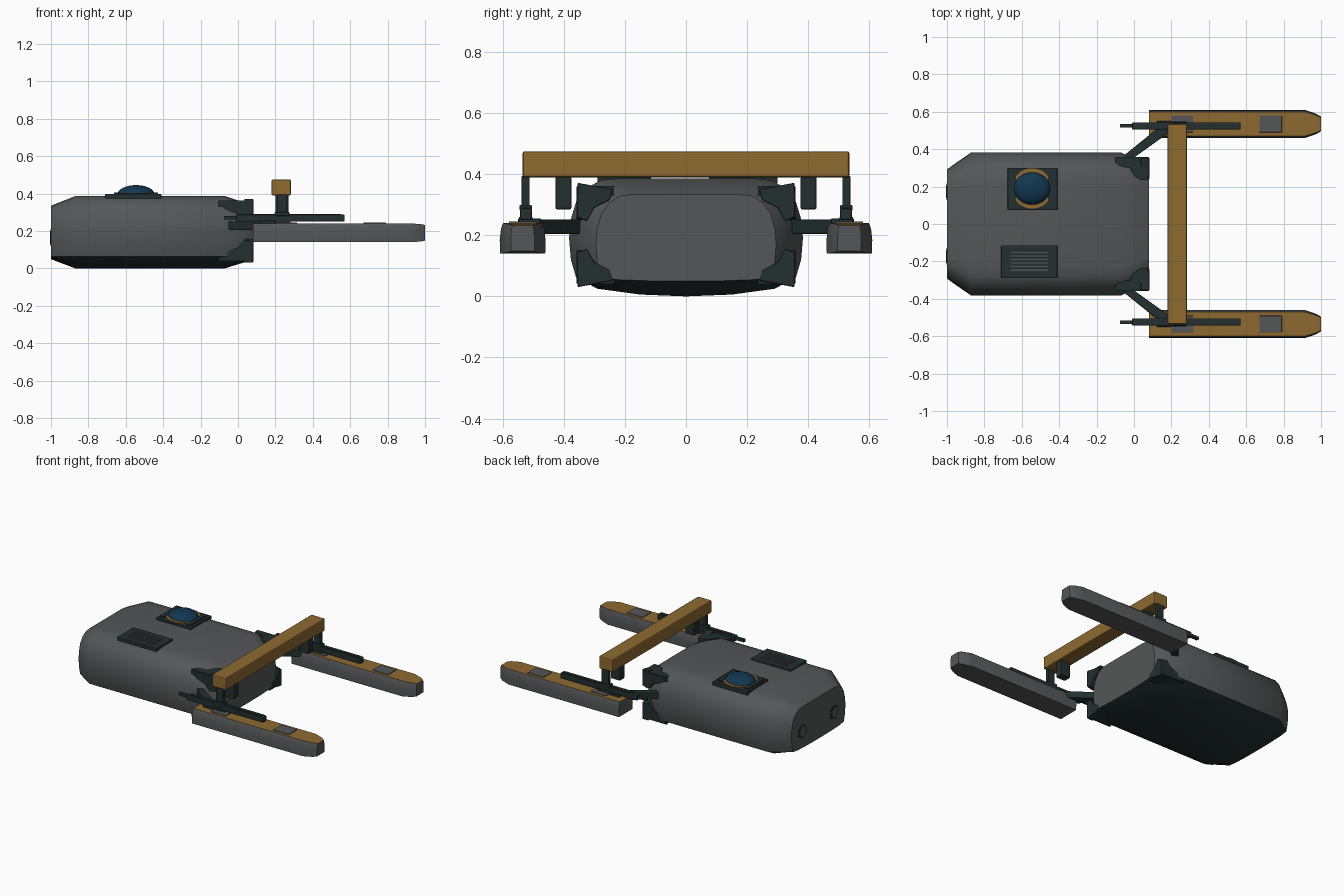
import bpy, bmesh, math
from mathutils import Matrix, Vector

if "Cube" in bpy.data.objects:
    bpy.data.objects.remove(bpy.data.objects["Cube"])


def material(name, rgb):
    m = bpy.data.materials.new(name)
    m.diffuse_color = (*rgb, 1)
    m.use_nodes = True
    m.node_tree.nodes["Principled BSDF"].inputs["Base Color"].default_value = m.diffuse_color
    return m


GREY = material("hull grey", (0.09, 0.094, 0.096))
DARK = material("dark teal", (0.017, 0.029, 0.029))
YELLOW = material("ochre yellow", (0.27, 0.145, 0.03))
BLUE = material("lens blue", (0.006, 0.038, 0.08))


def finish(name, bm, *mats, smooth=None, bevel=0):
    bmesh.ops.recalc_face_normals(bm, faces=bm.faces)
    me = bpy.data.meshes.new(name)
    bm.to_mesh(me)
    bm.free()
    ob = bpy.data.objects.new(name, me)
    bpy.context.collection.objects.link(ob)
    for m in mats:
        me.materials.append(m)
    if bevel:
        mod = ob.modifiers.new("bevel", "BEVEL")
        mod.width, mod.segments = bevel, 2
    if smooth:
        bpy.ops.object.select_all(action="DESELECT")
        bpy.context.view_layer.objects.active = ob
        ob.select_set(True)
        bpy.ops.object.shade_smooth_by_angle(angle=math.radians(smooth))
    return ob


def box(name, x, y, z, mat, bevel=0):
    bm = bmesh.new()
    c = [(a + b) / 2 for a, b in (x, y, z)]
    d = [abs(b - a) for a, b in (x, y, z)]
    bmesh.ops.create_cube(bm, size=1, matrix=Matrix.Translation(c) @ Matrix.Diagonal((*d, 1)))
    return finish(name, bm, mat, bevel=bevel)


def prism(name, pts, offset, mat, bevel=0):
    """Extrude a 3D polygon by an offset vector."""
    bm = bmesh.new()
    f = bm.faces.new([bm.verts.new(p) for p in pts])
    r = bmesh.ops.extrude_face_region(bm, geom=[f])
    bmesh.ops.translate(bm, vec=offset, verts=[v for v in r["geom"] if isinstance(v, bmesh.types.BMVert)])
    return finish(name, bm, mat, bevel=bevel)


def loft(rings):
    bm = bmesh.new()
    vr = [[bm.verts.new(p) for p in ring] for ring in rings]
    n = len(vr[0])
    for a, b in zip(vr, vr[1:]):
        for i in range(n):
            bm.faces.new((a[i], a[(i + 1) % n], b[(i + 1) % n], b[i]))
    bm.faces.new(vr[0])
    bm.faces.new(vr[-1])
    bmesh.ops.recalc_face_normals(bm, faces=bm.faces)
    return bm


def disc(name, centre, r, depth, mat, axis="Z", segs=32, smooth=40):
    bm = bmesh.new()
    rot = Matrix.Rotation(math.pi / 2, 4, "Y") if axis == "X" else Matrix()
    bmesh.ops.create_cone(bm, cap_ends=True, segments=segs, radius1=r, radius2=r, depth=depth,
                          matrix=Matrix.Translation(centre) @ rot)
    return finish(name, bm, mat, smooth=smooth)


# main hull: rounded cross-section lofted along x, dark underside
half = [(0.22, .386), (0.28, .38), (0.325, .355), (0.36, .31), (0.378, .25), (0.383, .19), (0.377, .12),
        (0.36, .062), (0.29, .025), (0.15, .006)]
profile = [(0, .386)] + half + [(0, 0)] + [(-y, z) for y, z in reversed(half)]


def hull_ring(x, sy, t):
    ring = []
    for y, z in profile:
        k = 1 - t * (0.8 if z < .062 else 0.16)
        ring.append((x, y * sy, .062 + (z - .062) * k))
    return ring


bm = loft([hull_ring(-1, .76, 1), hull_ring(-.97, .82, .75), hull_ring(-.87, 1, 0),
           hull_ring(-.07, 1, 0), hull_ring(.05, .83, .75), hull_ring(.08, .77, 1)])
for f in bm.faces:
    if len(f.verts) == 4 and max(v.co.z for v in f.verts) < .0625:
        f.material_index = 1
finish("main_hull", bm, GREY, DARK, smooth=35)

# round ports on the rear end
for s in (-1, 1):
    disc("rear_port_rim", (-.995, s * .172, .165), .045, .014, DARK, "X")
    disc("rear_port_cover", (-.998, s * .172, .165), .034, .012, GREY, "X")

# sensor dome on its square plate
box("dome_plate", (-.675, -.41), (.075, .30), (.37, .398), DARK, .004)
disc("dome_ring", (-.545, .19, .399), .108, .008, YELLOW)
for s in (-1, 1):
    box("dome_ring_cut", (-.545 + s * .085, -.545 + s * .118), (.10, .275), (.397, .406), DARK)
bm = bmesh.new()
bmesh.ops.create_uvsphere(bm, u_segments=32, v_segments=16, radius=1,
                          matrix=Matrix.Translation((-.545, .19, .395)) @ Matrix.Diagonal((.099, .088, .05, 1)))
finish("sensor_dome", bm, BLUE, smooth=60)

# vent plate with slats
box("vent_plate", (-.71, -.41), (-.29, -.115), (.37, .398), DARK, .004)
for i in range(6):
    y = -.25 + i * .019
    box("vent_slat", (-.66, -.46), (y, y + .006), (.396, .401), GREY)

# pontoon cross-section, measured from its centre line
p_half = [(.064, .24), (.071, .222), (.075, .185), (.074, .14)]
p_prof = p_half + [(-y, z) for y, z in reversed(p_half)]


def pontoon_ring(x, s, cy, drop):
    return [(x, cy + y * s, .19 + (z - .19) * (1 - drop)) for y, z in p_prof]


for s in (-1, 1):
    # pontoon with yellow deck
    cy = s * .535
    bm = loft([pontoon_ring(.08, 1, cy, 0), pontoon_ring(.915, 1, cy, 0),
               pontoon_ring(.975, .72, cy, .06), pontoon_ring(1, .52, cy, .16)])
    for f in bm.faces:
        if f.normal.z > .8:
            f.material_index = 1
    finish("pontoon", bm, GREY, YELLOW, smooth=35)
    for x0, x1 in ((.20, .315), (.67, .79)):
        box("deck_hatch", (x0, x1), (cy - .045, cy + .045), (.235, .245), GREY, .002)

    # slide rail with thin rod
    box("slide_rail", (-.01, .57), (s * .505, s * .543), (.25, .287), DARK, .005)
    box("slide_rail_cap", (.02, .55), (s * .513, s * .535), (.28, .291), DARK)
    box("rail_rod", (-.075, .0), (s * .515, s * .535), (.262, .28), DARK)
    box("rail_foot", (.19, .28), (s * .503, s * .547), (.235, .26), DARK)

    # posts holding the cross beam
    box("beam_post", (.21, .262), (s * .512, s * .538), (.28, .395), DARK, .003)
    box("post_collar", (.195, .275), (s * .505, s * .545), (.28, .30), DARK, .004)
    box("beam_inner_block", (.20, .27), (s * .375, s * .428), (.285, .392), DARK, .006)

    # diagonal arm from hull to pontoon
    prism("support_arm", [(-.08, s * .345, .205), (-.035, s * .33, .205), (.175, s * .48, .205),
                          (.175, s * .53, .205), (.13, s * .515, .205)], (0, 0, .046), DARK, .004)
    box("arm_end", (.12, .2), (s * .475, s * .55), (.215, .255), DARK, .004)

    # hull corner brackets, upper and lower
    for up in (True, False):
        tag = "upper" if up else "lower"
        zz = (lambda z: z) if up else (lambda z: .402 - z)
        prism(tag + "_bracket_plate", [(-.105, s * .352, zz(.33)), (-.08, s * .31, zz(.33)), (-.02, s * .30, zz(.33)),
                                       (.0, s * .255, zz(.33)), (.035, s * .235, zz(.33)), (.075, s * .235, zz(.33)),
                                       (.075, s * .355, zz(.33))],
              (0, 0, .032 if up else -.032), DARK)
        prism(tag + "_bracket_side", [(-.1, s * .325, zz(.36)), (.07, s * .325, zz(.36)), (.07, s * .325, zz(.26)),
                                      (.035, s * .325, zz(.25)), (.0, s * .325, zz(.29)), (-.07, s * .325, zz(.315))],
              (0, s * .033, 0), DARK)
        # claw wrapping the end face
        prism(tag + "_bracket_claw", [(.035, s * .24, zz(.35)), (.035, s * .355, zz(.372)), (.035, s * .357, zz(.26)),
                                      (.035, s * .325, zz(.245)), (.035, s * .30, zz(.29)), (.035, s * .25, zz(.315))],
              (.047, 0, 0), DARK, .004)

# cross beam
box("cross_beam", (.18, .283), (-.535, .535), (.39, .475), YELLOW, .007)
